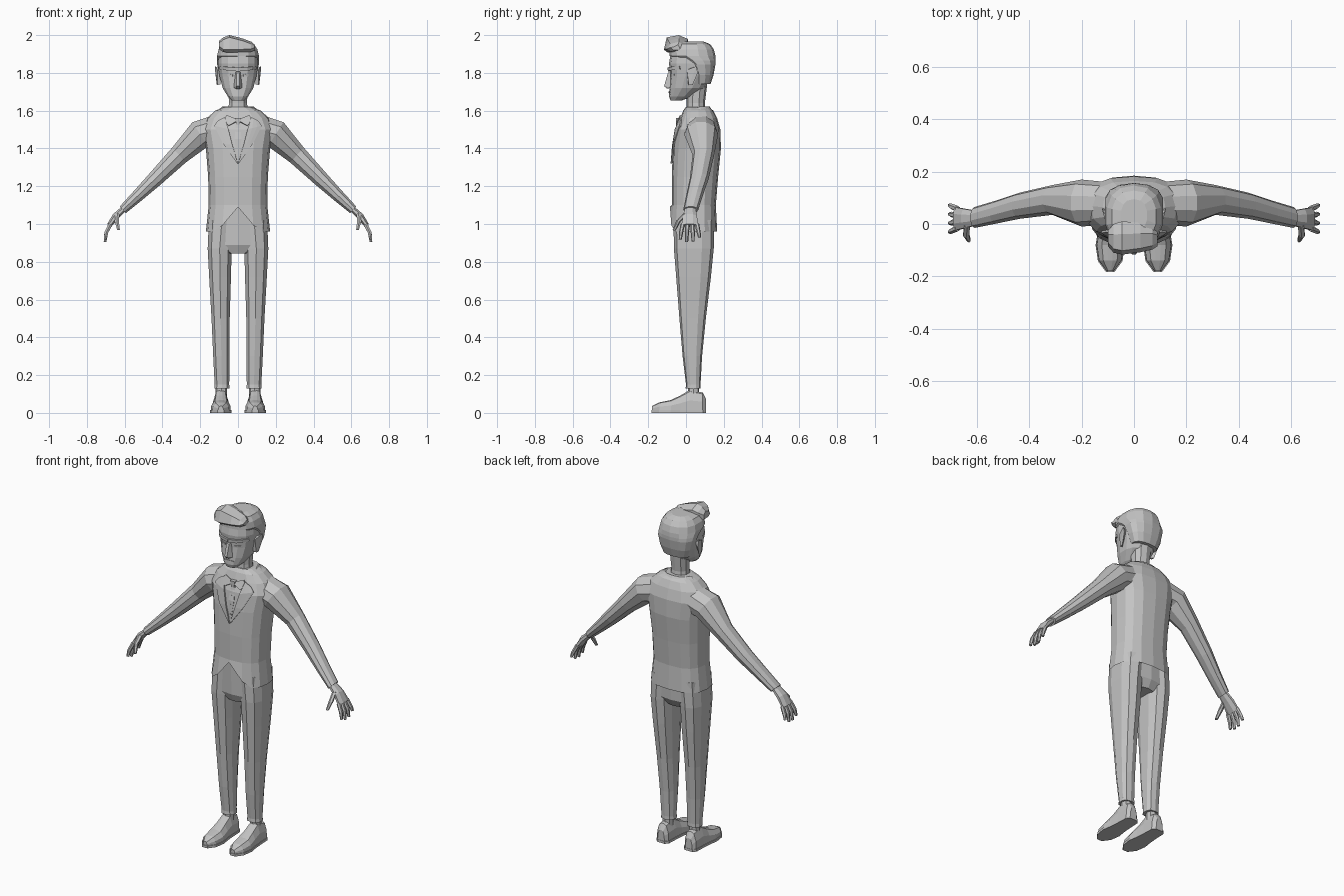
import bpy, bmesh, math
from mathutils import Vector
from mathutils.bvhtree import BVHTree

grey = bpy.data.materials.new("plain grey")
grey.diffuse_color = (0.55, 0.55, 0.55, 1)


def finish(name, bm, mirror=False, thick=0):
    bmesh.ops.recalc_face_normals(bm, faces=bm.faces)
    mesh = bpy.data.meshes.new(name)
    bm.to_mesh(mesh)
    tree = BVHTree.FromBMesh(bm)
    bm.free()
    mesh.materials.append(grey)
    ob = bpy.data.objects.new(name, mesh)
    bpy.context.collection.objects.link(ob)
    if thick:
        mod = ob.modifiers.new("thickness", 'SOLIDIFY')
        mod.thickness = thick
        mod.offset = 0
    if mirror:
        mod = ob.modifiers.new("mirror", 'MIRROR')
        mod.use_mirror_merge = False
    return tree


def loft(name, rings, mirror=False, caps=(True, True)):
    bm = bmesh.new()
    rows = [[bm.verts.new(p) for p in r] for r in rings]
    n = len(rows[0])
    for a, b in zip(rows, rows[1:]):
        for i in range(n):
            j = (i + 1) % n
            bm.faces.new((a[i], a[j], b[j], b[i]))
    if caps[0]:
        bm.faces.new(rows[0])
    if caps[1]:
        bm.faces.new(rows[-1])
    return finish(name, bm, mirror)


def ring(cx, hw, y0, y1, z, n=12, p=2.4):
    # rounded horizontal section, first point at the front centre
    pts = []
    for i in range(n):
        a = 2 * math.pi * i / n
        s, c = math.sin(a), math.cos(a)
        x = math.copysign(abs(s) ** (2 / p), s) if abs(s) > 1e-6 else 0
        y = math.copysign(abs(c) ** (2 / p), c) if abs(c) > 1e-6 else 0
        pts.append(Vector((cx + hw * x, (y0 + y1) / 2 - (y1 - y0) / 2 * y, z)))
    return pts


def tube(name, path, n=8):
    # mirrored limb along (x, y, z, half thickness, half depth)
    rings = []
    for i, (x, y, z, h, d) in enumerate(path):
        a, b = path[max(i - 1, 0)], path[min(i + 1, len(path) - 1)]
        t = Vector((b[0] - a[0], 0, b[2] - a[2])).normalized()
        nrm = Vector((-t.z, 0, t.x))
        rings.append([Vector((x, y, z)) + nrm * h * math.cos(k) + Vector((0, d * math.sin(k), 0))
                      for k in [2 * math.pi * (j + 0.5) / n for j in range(n)]])
    loft(name, rings, True)


def hull(name, pts, mirror=False):
    bm = bmesh.new()
    for p in pts:
        bm.verts.new(p)
    bmesh.ops.convex_hull(bm, input=bm.verts)
    finish(name, bm, mirror)


def plate(name, tree, edge_a, edge_b, lift=0.005, thick=0.008, cols=3):
    # mirrored thin strip between two (x, z) edges, laid on the front of a part
    bm = bmesh.new()
    rows = []
    for (ax, az), (bx, bz) in zip(edge_a, edge_b):
        row = []
        for i in range(cols + 1):
            t = i / cols
            x, z = ax + (bx - ax) * t, az + (bz - az) * t
            hit = tree.ray_cast(Vector((x + 1e-4, -1, z)), Vector((0, 1, 0)))[0]
            row.append(bm.verts.new((x, (hit.y if hit else 0) - lift, z)))
        rows.append(row)
    for a, b in zip(rows, rows[1:]):
        for i in range(cols):
            bm.faces.new((a[i], a[i + 1], b[i + 1], b[i]))
    finish(name, bm, True, thick)


# jacket body with the front corners cut away at the hem
body = [ring(0, hw, y0, y1, z, 16, 2.6) for z, hw, y0, y1 in (
    (0.96, 0.17, -0.085, 0.165), (1.1, 0.155, -0.075, 0.158), (1.25, 0.158, -0.075, 0.17),
    (1.4, 0.17, -0.07, 0.185), (1.5, 0.19, -0.055, 0.182), (1.56, 0.165, -0.03, 0.165),
    (1.6, 0.12, -0.015, 0.145), (1.62, 0.07, 0, 0.12))]
for v in body[0]:
    if v.y < 0:
        v.z += 0.13 * max(0, 1 - abs(v.x) / 0.11)
jacket = loft("jacket_body", body, caps=(False, True))

# sleeves
tube("sleeve", [(0.10, 0.08, 1.50, 0.085, 0.08), (0.20, 0.08, 1.475, 0.08, 0.09),
                (0.312, 0.092, 1.365, 0.056, 0.057), (0.437, 0.07, 1.24, 0.044, 0.05),
                (0.53, 0.045, 1.15, 0.034, 0.044), (0.61, 0.025, 1.075, 0.025, 0.04)], 10)

# hands
tube("palm", [(0.595, 0.023, 1.09, 0.016, 0.028), (0.648, 0.021, 1.04, 0.02, 0.04),
              (0.682, 0.02, 0.992, 0.014, 0.048)])
for i, tip in enumerate((0.918, 0.905, 0.908, 0.93)):
    y = -0.017 + 0.025 * i
    spread = (i - 1.5) * 0.006
    tube("finger", [(0.675, y, 1.0, 0.012, 0.012), (0.697, y + spread, 0.955, 0.011, 0.011),
                    (0.704, y + spread * 1.5, tip, 0.008, 0.008)], 6)
tube("thumb", [(0.638, 0.0, 1.055, 0.013, 0.016), (0.642, -0.04, 1.015, 0.013, 0.013),
               (0.632, -0.062, 0.968, 0.008, 0.009)], 6)

# lapels, tie and jacket opening
plate("lapel", jacket, [(0.07, 1.565), (0.05, 1.5), (0.03, 1.42), (0.001, 1.32)],
      [(0.105, 1.545), (0.125, 1.52), (0.075, 1.42), (0.004, 1.32)])
plate("tie", jacket, [(0, 1.535), (0, 1.45), (0, 1.33)],
      [(0.012, 1.535), (0.018, 1.45), (0.004, 1.33)], 0.002, 0.004, 1)
plate("shirt_collar", jacket, [(0.008, 1.555), (0.012, 1.54), (0.05, 1.52)],
      [(0.06, 1.575), (0.068, 1.56), (0.06, 1.53)], 0.008)
hull("tie_knot", [(s * w, y, z) for s in (-1, 1) for w, z in ((0.015, 1.56), (0.009, 1.525))
                  for y in (-0.052, -0.02)])

# jacket collar, higher at the back
collar = []
for hw, y0, y1, z in ((0.128, -0.03, 0.148, 1.575), (0.115, -0.022, 0.142, 1.598),
                      (0.085, -0.012, 0.125, 1.622), (0.068, 0.0, 0.112, 1.615),
                      (0.062, 0.005, 0.108, 1.57)):
    pts = ring(0, hw, y0, y1, z, 14, 2.2)
    for v in pts:
        v.z -= 0.05 * max(0, (0.06 - v.y) / 0.09)
    collar.append(pts)
loft("jacket_collar", collar, caps=(False, False))

# trousers
loft("trouser_hips", [ring(0, hw, y0, y1, z, 12, 2.8) for z, hw, y0, y1 in (
    (0.845, 0.06, -0.045, 0.12), (0.89, 0.15, -0.062, 0.145), (1.1, 0.148, -0.066, 0.15))])
loft("trouser_leg", [ring(cx, hw, y0, y1, z, 10, 2.6) for z, cx, hw, y0, y1 in (
    (0.13, 0.085, 0.042, -0.002, 0.078), (0.15, 0.085, 0.04, 0.0, 0.077),
    (0.3, 0.088, 0.045, -0.018, 0.085), (0.5, 0.092, 0.05, -0.035, 0.105),
    (0.72, 0.095, 0.06, -0.052, 0.132), (0.87, 0.097, 0.066, -0.064, 0.147),
    (1.02, 0.085, 0.072, -0.066, 0.15))], True)

# ankles, shoes and soles
loft("ankle", [ring(0.088, 0.03, 0.01, 0.07, z, 8) for z in (0.08, 0.15)], True)
shoe = ((0.105, 0.022, 0.075), (0.088, 0.038, 0.108), (0.02, 0.041, 0.122), (-0.03, 0.045, 0.092),
        (-0.08, 0.053, 0.068), (-0.14, 0.044, 0.056), (-0.18, 0.014, 0.036))
loft("shoe", [[(0.091 + k * w, y, 0.01 + f * (t - 0.01)) for k, f in (
    (-1, 0), (1, 0), (0.95, 0.5), (0.6, 0.92), (0.2, 1), (-0.2, 1), (-0.6, 0.92), (-0.95, 0.5))]
    for y, w, t in shoe], True)
loft("sole", [[(0.091 + k * (w + 0.003), y * 1.015, z) for k, z in (
    (-1, 0), (1, 0), (1, 0.014), (-1, 0.014))] for y, w, t in shoe], True)

# neck and head
loft("neck", [ring(0, hw, y0, y1, z, 10, 2.2) for z, hw, y0, y1 in (
    (1.55, 0.062, 0.0, 0.11), (1.64, 0.05, 0.003, 0.1), (1.76, 0.056, 0.0, 0.115))])
head = loft("head", [ring(0, hw, y0, y1, z, 14, 2.4) for z, hw, y0, y1 in (
    (1.655, 0.034, -0.082, -0.02), (1.675, 0.055, -0.09, 0.035), (1.72, 0.083, -0.088, 0.1),
    (1.78, 0.099, -0.084, 0.137), (1.815, 0.105, -0.086, 0.148), (1.85, 0.108, -0.09, 0.15),
    (1.91, 0.104, -0.08, 0.146), (1.94, 0.085, -0.06, 0.125))])

# nose, brows, eyes, mouth and ears
hull("nose", [(s * w, y, z) for s in (-1, 1) for w, y, z in (
    (0.012, -0.08, 1.81), (0.009, -0.096, 1.8), (0.024, -0.08, 1.722),
    (0.008, -0.116, 1.73), (0.01, -0.1, 1.716))])
plate("brow", head, [(0.0, 1.828), (0.0, 1.808)], [(0.095, 1.835), (0.095, 1.818)], 0.006, 0.009, 4)
plate("eye", head, [(0.028, 1.792), (0.028, 1.782)], [(0.068, 1.795), (0.068, 1.785)], 0.002, 0.004)
plate("mouth", head, [(0.0, 1.702), (0.0, 1.693)], [(0.032, 1.699), (0.03, 1.693)], 0.002, 0.004)
hull("ear", [(0.092, 0.012, 1.74), (0.092, 0.01, 1.82), (0.11, 0.015, 1.735), (0.108, 0.005, 1.815),
             (0.122, 0.055, 1.835), (0.12, 0.062, 1.8), (0.112, 0.035, 1.735), (0.095, 0.05, 1.82)], True)

# hair cap and swept quiff
loft("hair", [ring(0, hw, y0, y1, z, 14, 2.4) for z, hw, y0, y1 in (
    (1.74, 0.08, 0.04, 0.13), (1.79, 0.1, 0.03, 0.146), (1.845, 0.113, 0.0, 0.156),
    (1.865, 0.114, -0.03, 0.157), (1.89, 0.113, -0.088, 0.156), (1.925, 0.105, -0.088, 0.147),
    (1.952, 0.086, -0.07, 0.128), (1.965, 0.05, -0.03, 0.095))])
loft("hair_quiff", [[(x, y0, z0 + 0.015), (x, y0 + 0.02, z0), (x, y1, z0), (x, y1, z1 - 0.02),
                     (x, (y0 + y1) / 2 + 0.015, z1), (x, y0 + 0.015, z1 - 0.012)]
                    for x, y0, y1, z0, z1 in (
    (-0.1, -0.085, -0.025, 1.925, 1.97), (-0.078, -0.11, 0.0, 1.91, 1.988),
    (-0.045, -0.117, 0.01, 1.908, 2.0), (0.025, -0.108, 0.005, 1.91, 1.982),
    (0.07, -0.098, -0.005, 1.912, 1.965), (0.09, -0.085, -0.03, 1.92, 1.948))])
